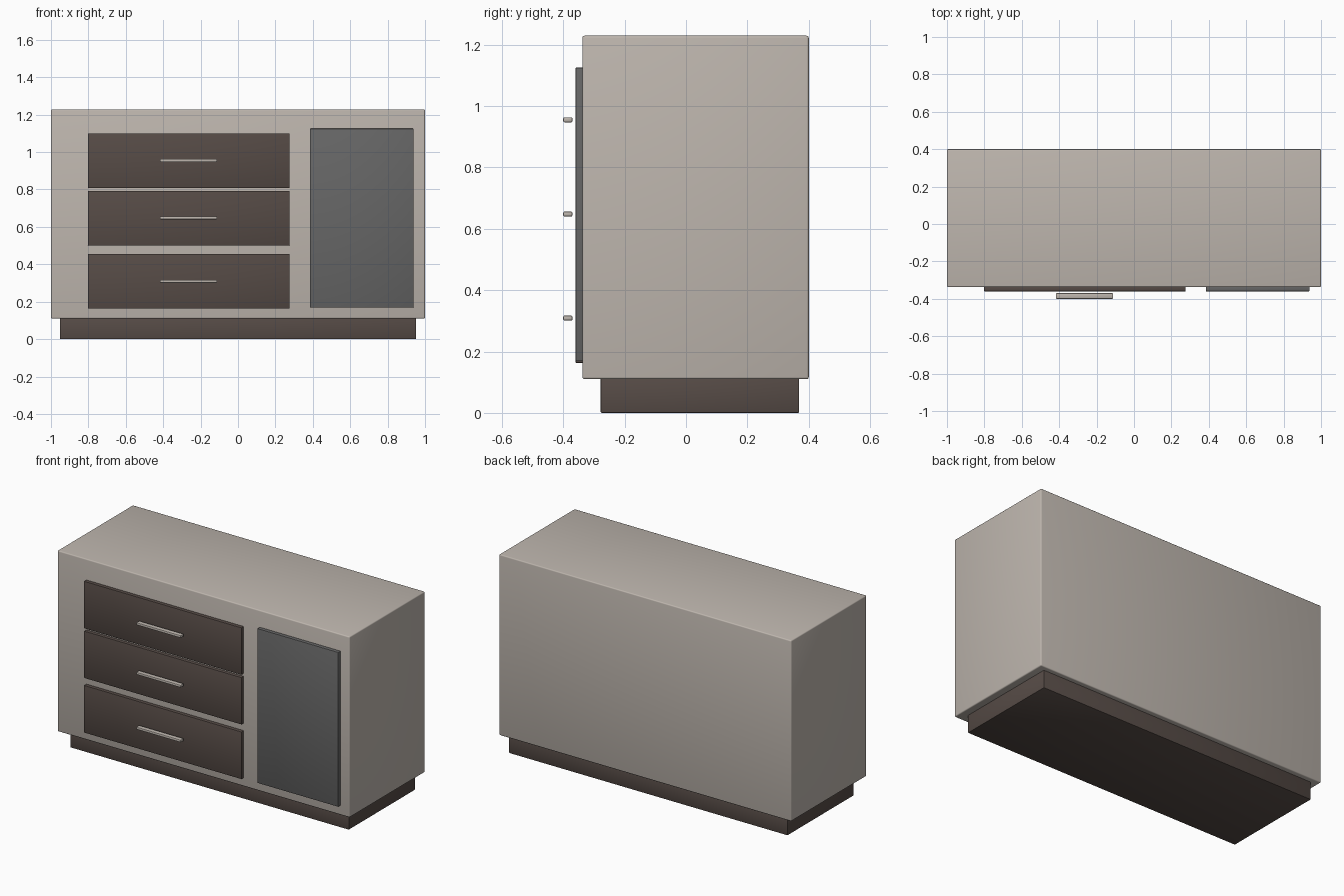
import bpy, bmesh

if "Cube" in bpy.data.objects:
    bpy.data.objects.remove(bpy.data.objects["Cube"])


def material(name, srgb):
    m = bpy.data.materials.new(name)
    lin = [((c / 255 + 0.055) / 1.055) ** 2.4 for c in srgb]
    m.diffuse_color = (*lin, 1)
    m.use_nodes = True
    m.node_tree.nodes["Principled BSDF"].inputs["Base Color"].default_value = m.diffuse_color
    return m


BEIGE = material("warm beige", (190, 182, 174))
BROWN = material("dark brown", (86, 75, 70))
GREY = material("door grey", (102, 102, 102))


def box(name, x, y, z, mat, bevel, segments=2):
    """Bevelled box from (min, max) ranges on each axis."""
    bm = bmesh.new()
    bmesh.ops.create_cube(bm, size=1)
    for v in bm.verts:
        v.co = [(r[0] + r[1]) / 2 + c * (r[1] - r[0]) for r, c in zip((x, y, z), v.co)]
    bmesh.ops.bevel(bm, geom=bm.edges[:], offset=bevel, segments=segments,
                    profile=0.5, affect='EDGES')
    me = bpy.data.meshes.new(name)
    bm.to_mesh(me)
    bm.free()
    ob = bpy.data.objects.new(name, me)
    me.materials.append(mat)
    bpy.context.collection.objects.link(ob)
    bpy.context.view_layer.objects.active = ob
    ob.select_set(True)
    bpy.ops.object.shade_smooth_by_angle()
    ob.select_set(False)
    return ob


# Plinth and cabinet
box("plinth", (-0.953, 0.953), (-0.278, 0.369), (0, 0.115), BROWN, 0.003)
box("cabinet_body", (-1, 1), (-0.338, 0.4), (0.11, 1.229), BEIGE, 0.007, 3)

# Door panel
box("door", (0.384, 0.938), (-0.36, -0.33), (0.169, 1.125), GREY, 0.003)

# Drawers with their bar handles
for i, (bottom, top, grip) in enumerate([(0.163, 0.456, 0.309),
                                         (0.501, 0.792, 0.648),
                                         (0.808, 1.10, 0.955)], 1):
    box(f"drawer_{i}", (-0.802, 0.276), (-0.36, -0.33), (bottom, top), BROWN, 0.003)
    box(f"drawer_handle_{i}", (-0.417, -0.112), (-0.4, -0.37),
        (grip - 0.008, grip + 0.008), BEIGE, 0.004)
